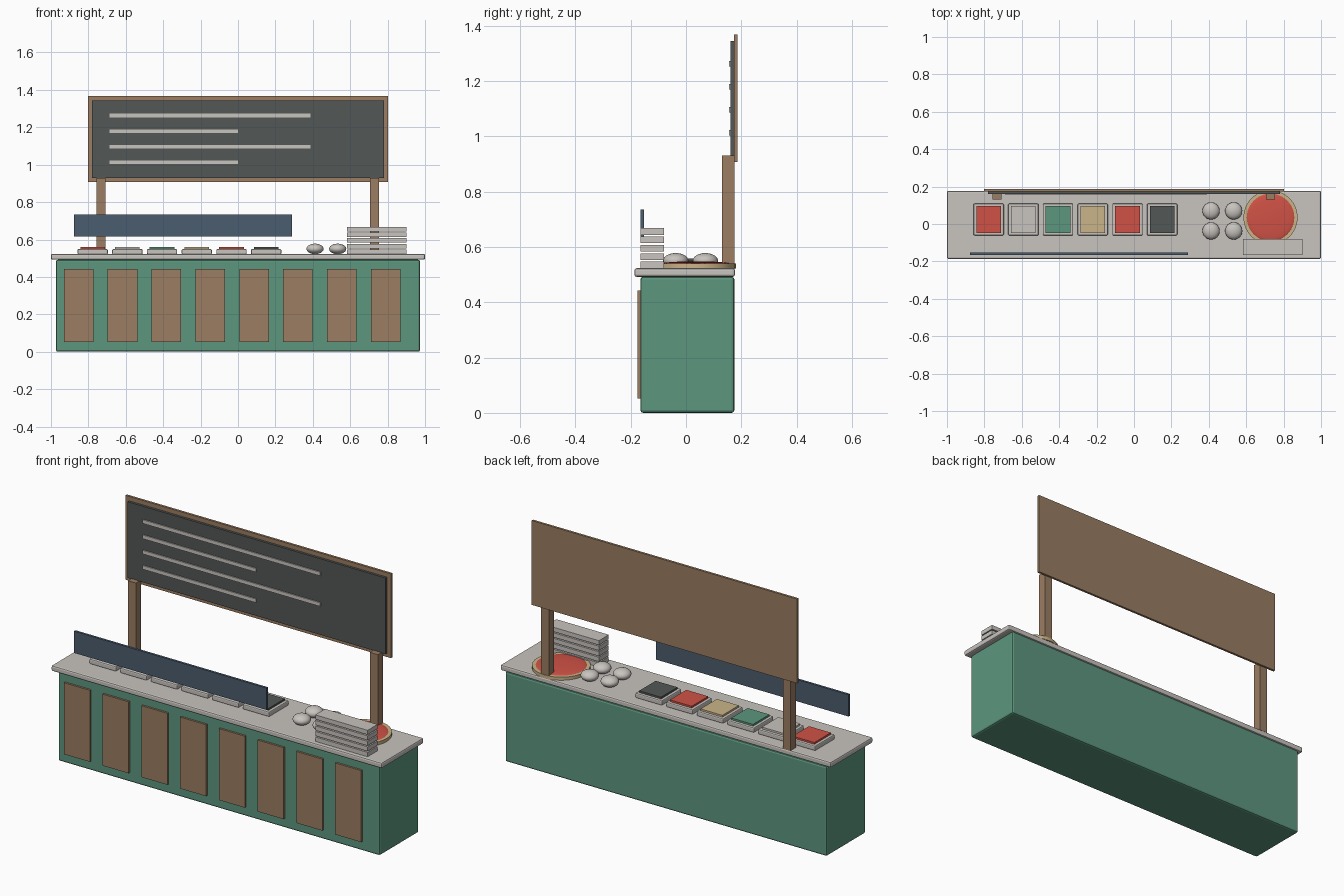
import bpy, math

if "Cube" in bpy.data.objects:
    bpy.data.objects.remove(bpy.data.objects["Cube"])


def lin(c):
    c /= 255
    return c / 12.92 if c < 0.04045 else ((c + 0.055) / 1.055) ** 2.4


def material(name, r, g, b):
    m = bpy.data.materials.new(name)
    m.diffuse_color = (lin(r), lin(g), lin(b), 1)
    m.use_nodes = True
    m.node_tree.nodes["Principled BSDF"].inputs["Base Color"].default_value = m.diffuse_color
    return m


GREEN = material("green", 92, 150, 126)
WOOD = material("wood_brown", 155, 125, 98)
STONE = material("pale_stone", 200, 196, 191)
SLATE = material("slate", 82, 87, 85)
BLUE = material("blue_grey", 75, 93, 110)
RED = material("red", 208, 82, 70)
TAN = material("tan", 203, 180, 137)


def finish(name, mat):
    ob = bpy.context.object
    ob.name = name
    ob.data.materials.append(mat)
    return ob


def box(name, mat, x, y, z, bevel=0):
    """Box from (min, max) ranges, optionally with softened edges."""
    bpy.ops.mesh.primitive_cube_add(size=1, location=[sum(r) / 2 for r in (x, y, z)])
    ob = finish(name, mat)
    ob.scale = [r[1] - r[0] for r in (x, y, z)]
    bpy.ops.object.transform_apply(location=False, rotation=False, scale=True)
    if bevel:
        mod = ob.modifiers.new("bevel", "BEVEL")
        mod.width, mod.segments = bevel, 2
    return ob


def ball(name, mat, loc, scale):
    bpy.ops.mesh.primitive_uv_sphere_add(segments=24, ring_count=12, radius=1, location=loc)
    ob = finish(name, mat)
    ob.scale = scale
    bpy.ops.object.transform_apply(location=False, rotation=False, scale=True)
    bpy.ops.object.shade_smooth()
    return ob


# Counter body, worktop and front panels
box("counter_body", GREEN, (-0.973, 0.973), (-0.165, 0.175), (0, 0.492), 0.01)
box("worktop", STONE, (-1, 1), (-0.187, 0.177), (0.492, 0.523), 0.008)
for i in range(8):
    x = -0.852 + i * 0.2345
    box(f"front_panel_{i + 1}", WOOD, (x - 0.079, x + 0.079), (-0.176, -0.16), (0.052, 0.443))

# Menu board on two posts, with chalk lines
for side, x in (("left", -0.733), ("right", 0.731)):
    box(f"{side}_post", WOOD, (x - 0.024, x + 0.024), (0.13, 0.176), (0.52, 0.93))
box("board_frame", WOOD, (-0.803, 0.803), (0.174, 0.187), (0.907, 1.368))
box("board_slate", SLATE, (-0.78, 0.78), (0.161, 0.176), (0.928, 1.344))
for i in range(4):
    z = 1.263 - i * 0.0835
    box(f"chalk_line_{i + 1}", STONE, (-0.686, 0.0 if i % 2 else 0.388), (0.155, 0.162), (z - 0.01, z + 0.01))

# Screen in front of the food
box("food_screen", BLUE, (-0.877, 0.289), (-0.165, -0.152), (0.616, 0.735))

# Food trays with coloured fillings
for i, mat in enumerate((RED, STONE, GREEN, TAN, RED, SLATE)):
    x = -0.777 + i * 0.1855
    box(f"tray_{i + 1}", STONE, (x - 0.081, x + 0.081), (-0.061, 0.109), (0.521, 0.549), 0.006)
    box(f"tray_filling_{i + 1}", mat, (x - 0.066, x + 0.066), (-0.047, 0.095), (0.54, 0.559))

# Dough balls
for i in range(4):
    ball(f"dough_ball_{i + 1}", STONE, (0.412 + 0.121 * (i % 2), -0.037 + 0.107 * (i // 2), 0.55),
         (0.046, 0.046, 0.028))

# Round pie: crust disc with a domed sauce top
bpy.ops.mesh.primitive_cylinder_add(vertices=32, radius=0.145, depth=0.018, location=(0.73, 0.035, 0.531))
finish("pie_crust", TAN)
bpy.ops.object.shade_smooth_by_angle(angle=math.radians(40))
ball("pie_sauce", RED, (0.73, 0.035, 0.538), (0.131, 0.131, 0.01))

# Stack of flat boxes
for i in range(5):
    z = 0.523 + i * 0.0302
    box(f"stacked_box_{i + 1}", STONE, (0.583, 0.9), (-0.165, -0.08), (z, z + 0.024))
